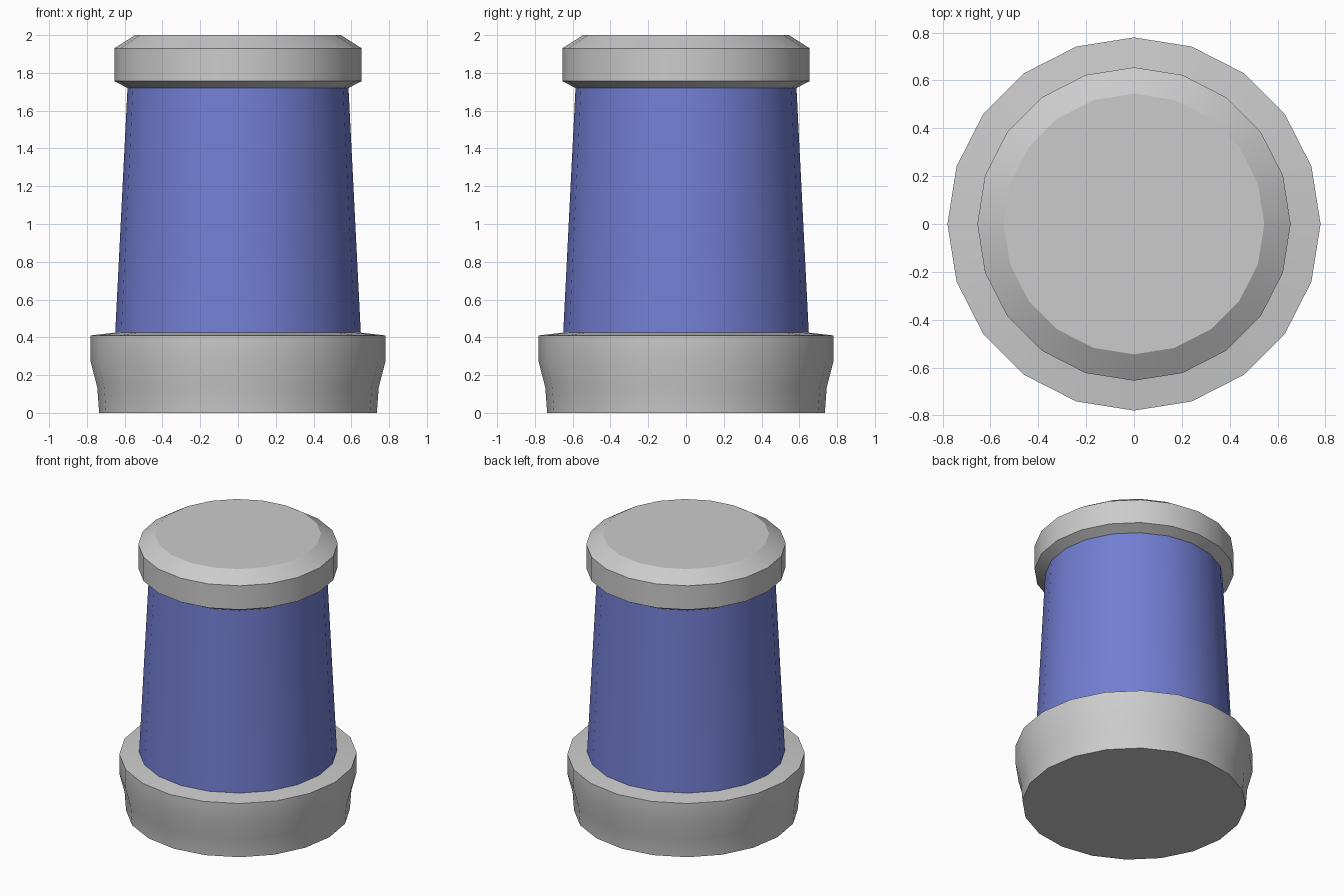
import bpy, bmesh
from math import sin, cos, pi, radians

if "Cube" in bpy.data.objects:
    bpy.data.objects.remove(bpy.data.objects["Cube"])

SIDES = 20


def lathe(name, profile, cap_bottom=False, cap_top=False, colour=None):
    """Revolve (radius, z) points, listed bottom to top, around z."""
    bm = bmesh.new()
    rings = [[bm.verts.new((r * cos(2 * pi * i / SIDES), r * sin(2 * pi * i / SIDES), z))
              for i in range(SIDES)] for r, z in profile]
    for low, high in zip(rings, rings[1:]):
        for i in range(SIDES):
            j = (i + 1) % SIDES
            bm.faces.new((low[i], low[j], high[j], high[i]))
    if cap_bottom:
        bm.faces.new(rings[0][::-1])
    if cap_top:
        bm.faces.new(rings[-1])
    mesh = bpy.data.meshes.new(name)
    bm.to_mesh(mesh)
    bm.free()
    obj = bpy.data.objects.new(name, mesh)
    bpy.context.collection.objects.link(obj)
    if colour:
        mat = bpy.data.materials.new(name + "_colour")
        mat.diffuse_color = colour
        mat.use_nodes = True
        mat.node_tree.nodes["Principled BSDF"].inputs["Base Color"].default_value = mat.diffuse_color
        mesh.materials.append(mat)
    bpy.ops.object.select_all(action='DESELECT')
    obj.select_set(True)
    bpy.context.view_layer.objects.active = obj
    bpy.ops.object.shade_smooth_by_angle(angle=radians(30))
    return obj


# Flared foot with a shallow shoulder meeting the body
lathe("base", [(0.735, 0), (0.745, 0.135), (0.78, 0.27), (0.78, 0.41), (0.65, 0.425)],
      cap_bottom=True)

# Tapered blue body
lathe("body", [(0.65, 0.425), (0.585, 1.72)], colour=(0.17, 0.21, 0.65, 1))

# Chamfered lid
lathe("cap", [(0.585, 1.72), (0.655, 1.757), (0.655, 1.93), (0.545, 2.0)], cap_top=True)
